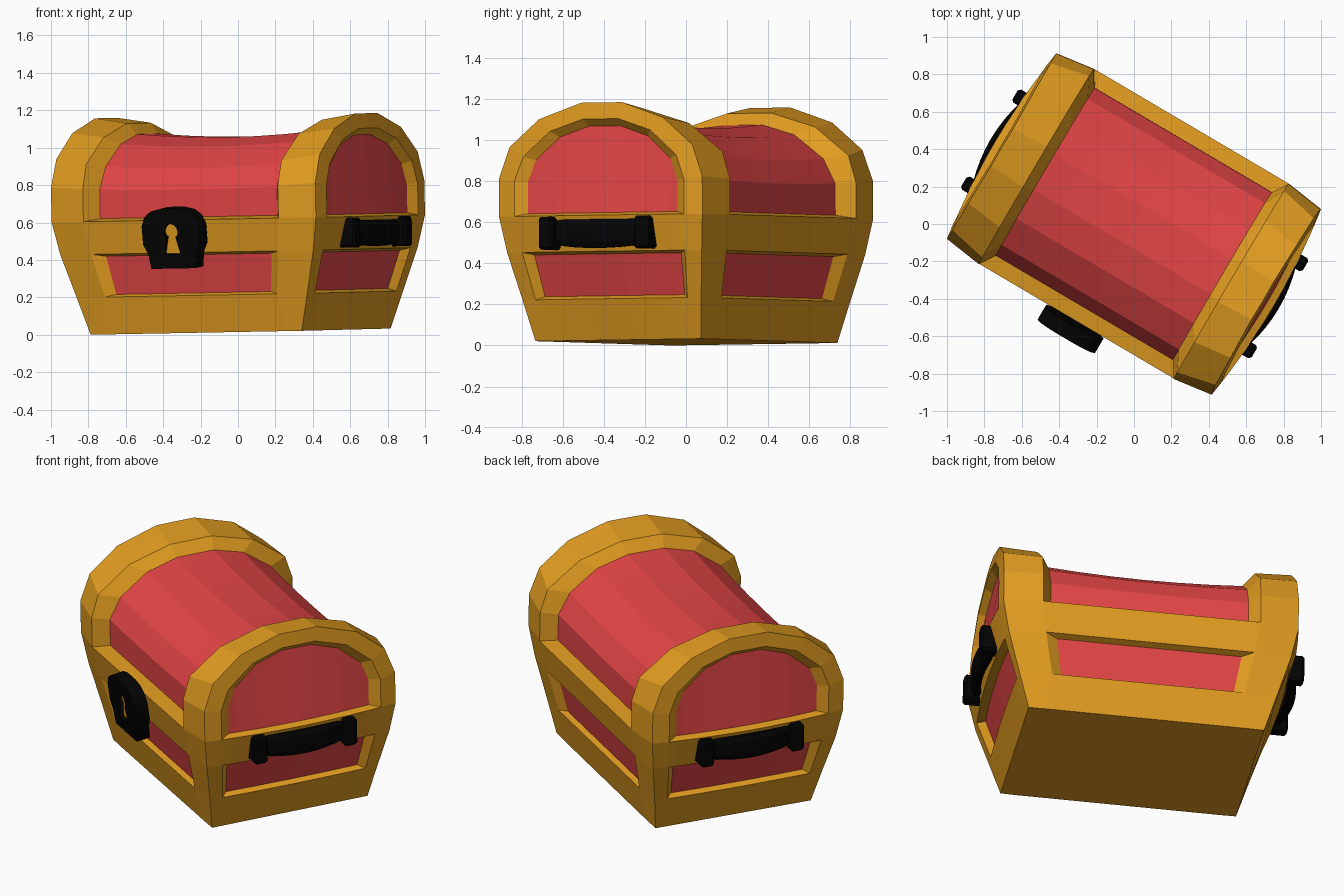
import bpy, bmesh, math
from mathutils import Matrix, Vector

if "Cube" in bpy.data.objects:
    bpy.data.objects.remove(bpy.data.objects["Cube"])

def material(name, rgb):
    m = bpy.data.materials.new(name)
    m.diffuse_color = (*rgb, 1)
    m.use_nodes = True
    m.node_tree.nodes["Principled BSDF"].inputs["Base Color"].default_value = m.diffuse_color
    return m

GOLD = material("gold", (0.75, 0.33, 0.014))
RED = material("red", (0.77, 0.06, 0.06))
BLACK = material("black", (0.001, 0.001, 0.001))

# Whole chest is turned about 30 degrees and leans very slightly
POSE = (Matrix.Translation((0, 0, 0.0166)) @ Matrix.Rotation(math.radians(-30.5), 4, 'Z')
        @ Matrix.Translation((0.011, 0.009, 0))
        @ Matrix.Rotation(-0.016, 4, 'Y') @ Matrix.Rotation(0.013, 4, 'X'))

def add_object(name, mesh, mats):
    mesh.transform(POSE)
    for m in mats:
        mesh.materials.append(m)
    ob = bpy.data.objects.new(name, mesh)
    bpy.context.collection.objects.link(ob)
    return ob

def finish(bm, name, mats):
    bmesh.ops.remove_doubles(bm, verts=bm.verts, dist=0.0005)
    bmesh.ops.recalc_face_normals(bm, faces=bm.faces)
    mesh = bpy.data.meshes.new(name)
    bm.to_mesh(mesh)
    bm.free()
    return add_object(name, mesh, mats)

# ---- Chest body: one quarter as (length, depth, height) loops, then mirrored ----
E = [(.655, .468, 0), (.712, .505, .2), (.782, .55, .43), (.82, .575, .605), (.82, .575, .79),
     (.808, .517, .943), (.785, .35, 1.078), (.765, .115, 1.155), (.765, 0, 1.155)]
I = [(.56, .47, 0), (.535, .515, .2), (.58, .57, .43), (.605, .605, .605), (.605, .605, .78),
     (.605, .563, .912), (.605, .375, 1.053), (.605, .125, 1.125), (.605, 0, 1.125)]
O = [None, (.712, .43, .2), (.782, .46, .43), (.82, .48, .605), (.82, .48, .775),
     (.81, .432, .895), (.79, .283, 1.018), (.775, .10, 1.075), (.775, 0, 1.075)]
LID = [(.52, .62), (.52, .775), (.453, .897), (.29, 1.015), (.11, 1.066), (0, 1.066)]
SPLIT = [1, .432 / .48, .283 / .48, .10 / .48, 0]

def mid_u(p):
    return (0, p[1], p[2])

def bulge(p):
    u, v, z = p
    if u > .62:                                   # the two ends swell outward
        u += .045 * min(z / .6, 1) * (1 - (v / .575) ** 2)
    return (u, v, z)

faces = []
def face(mat, *pts):
    faces.append((mat, [bulge(p) for p in pts]))

def strip(mat, p, q):
    # crosswise strip on an end, from the side loop to the centre line
    for f, g in zip(SPLIT, SPLIT[1:]):
        face(mat, *[(r[0], r[1] * h, r[2]) for r, h in ((p, f), (p, g), (q, g), (q, f))])

faces.append((0, [(0, 0, 0), (.655, 0, 0), E[0], I[0], mid_u(I[0])]))  # underside
for k in range(8):                                                 # end bands
    face(0, E[k], E[k + 1], I[k + 1], I[k])
for k in (0, 2):                                                   # long rails
    face(0, I[k], I[k + 1], mid_u(I[k + 1]), mid_u(I[k]))

# long lower panel
a = (I[1][0] - .055, I[1][1] - .03, .213)
b = (I[2][0] - .067, I[2][1] - .04, .418)
face(0, I[1], I[2], b, a)
face(0, I[1], a, mid_u(a), mid_u(I[1]))
face(0, I[2], b, mid_u(b), mid_u(I[2]))
face(1, a, b, mid_u(b), mid_u(a))

# sagging lid panel
def lid_ring(u):
    dip = .025 * (1 - (u / .55) ** 2)
    return [(u, v, z - dip * (z - .62) / .446) for v, z in LID]

rings = [lid_ring(u) for u in (.55, .37, .18, 0)]
face(0, I[3], *[r[0] for r in rings], mid_u(I[3]))
for k in range(5):
    face(0, I[k + 3], I[k + 4], rings[0][k + 1], rings[0][k])
    for r, s in zip(rings, rings[1:]):
        face(1, r[k], r[k + 1], s[k + 1], s[k])

# end frame with its rail
flat = [bulge(p) for p in E]
face(0, E[0], E[1], O[1])
strip(0, E[0], O[1])
for k in range(1, 8):
    face(0, E[k], E[k + 1], O[k + 1], O[k])
strip(0, O[2], O[3])

# end panels, lower and arched
c = (O[1][0] - .035, .395, .215)
d = (O[2][0] - .045, .415, .418)
face(0, O[1], O[2], d, c)
strip(0, O[1], c)
strip(0, O[2], d)
strip(1, c, d)
arch = [(u - .04, v * .88, .618 + (z - .605) * .9) for u, v, z in O[3:]]
foot = [(arch[0][0], arch[0][1] * f, arch[0][2]) for f in SPLIT]
foot.insert(0, foot[0])
strip(0, O[3], arch[0])
for k in range(5):
    face(0, O[k + 3], O[k + 4], arch[k + 1], arch[k])
    face(1, arch[k], arch[k + 1], foot[k + 1], foot[k])

bm = bmesh.new()
for su in (1, -1):
    for sv in (1, -1):
        for mat, pts in faces:
            clean = []
            for u, v, z in pts:
                p = Vector((u * su, v * sv, z))
                if all((p - q).length > 1e-4 for q in clean):
                    clean.append(p)
            if len(clean) > 2:
                bm.faces.new([bm.verts.new(p) for p in clean]).material_index = mat
finish(bm, "chest_body", [GOLD, RED])

# ---- Carrying handles: two brackets and a bowed grip on each end ----
def handle(name, s):
    bm = bmesh.new()
    for v in (-.27, .27):
        m = (Matrix.Translation((s * .835, v, .52)) @ Matrix.Diagonal((.13, .08, .16, 1)))
        bmesh.ops.create_cube(bm, size=1, matrix=m)
    bmesh.ops.bevel(bm, geom=list(bm.edges), offset=.012, segments=1, affect='EDGES')
    loops = []
    n = 8
    for i in range(n + 1):
        t = -1 + 2 * i / n
        bow = 1 - t * t
        u, z, h = .83 + .037 * bow, .525 - .01 * bow, .06 + .01 * bow
        loops.append([bm.verts.new((s * (u + du), .25 * t, z + dz)) for du, dz in
                      ((-.03, -h), (.012, -h), (.026, -h * .6), (.026, h * .6), (.012, h), (-.03, h))])
    for p, q in zip(loops, loops[1:]):
        for j in range(6):
            bm.faces.new((p[j], p[j - 1], q[j - 1], q[j]))
    bm.faces.new(loops[0])
    bm.faces.new(loops[-1])
    finish(bm, name, [BLACK])

handle("right_handle", 1)
handle("left_handle", -1)

# ---- Lock plate with a keyhole cut through it, gold showing inside ----
half = [(.138, -.16), (.15, -.08), (.177, -.03), (.177, .07), (.155, .12), (.112, .15), (.05, .163)]
outline = half + [(-x, y) for x, y in reversed(half)]
hole = [(-.05, -.083), (.05, -.083), (.026, .01)]
hole += [(.043 * math.cos(w), .037 + .043 * math.sin(w))
         for w in [math.radians(-30 + 30 * i) for i in range(9)]] + [(-.026, .01)]

def plate(name, loops, thick, v, mat):
    curve = bpy.data.curves.new(name, 'CURVE')
    curve.dimensions = '2D'
    curve.fill_mode = 'BOTH'
    curve.extrude = thick / 2
    for pts in loops:
        sp = curve.splines.new('POLY')
        sp.points.add(len(pts) - 1)
        for p, (x, y) in zip(sp.points, pts):
            p.co = (x, y, 0, 1)
        sp.use_cyclic_u = True
    helper = bpy.data.objects.new(name + "_outline", curve)
    bpy.context.collection.objects.link(helper)
    bpy.context.view_layer.update()
    mesh = bpy.data.meshes.new_from_object(
        helper.evaluated_get(bpy.context.evaluated_depsgraph_get()))
    bpy.data.objects.remove(helper)
    mesh.transform(Matrix.Translation((-.01, v, .51)) @ Matrix.Rotation(math.radians(97), 4, 'X'))
    mesh.materials.clear()
    add_object(name, mesh, [mat])

plate("lock_plate", [outline, hole], .08, -.655, BLACK)
plate("keyhole", [hole], .008, -.673, GOLD)
